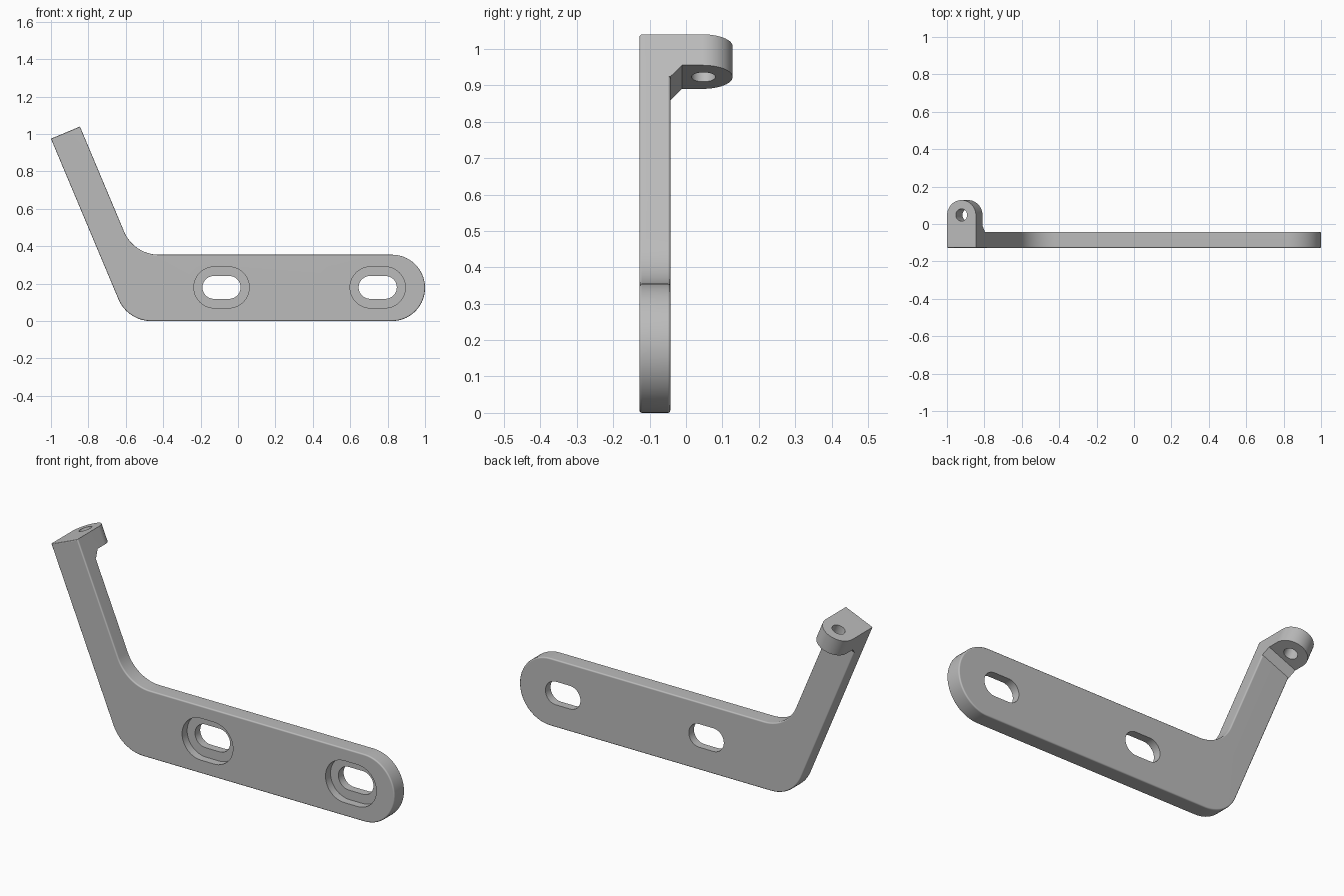
import bpy, bmesh, math
from mathutils import Vector

cube = bpy.data.objects.get("Cube")
if cube:
    bpy.data.objects.remove(cube)

grey = bpy.data.materials.new("plain grey")
grey.use_nodes = True
colour = (0.5, 0.5, 0.5, 1)
grey.diffuse_color = colour
grey.node_tree.nodes["Principled BSDF"].inputs["Base Color"].default_value = colour

X, Y, Z = Vector((1, 0, 0)), Vector((0, 1, 0)), Vector((0, 0, 1))
FRONT, BACK, END = -0.128, -0.043, 0.128
HEIGHT = 0.355
WIDTH, TAB = 0.168, 0.092
TILT = math.radians(22.8)
# Arm frame: ACROSS runs over the arm, ALONG runs up it
ACROSS = Vector((math.cos(TILT), 0, math.sin(TILT)))
ALONG = Vector((-math.sin(TILT), 0, math.cos(TILT)))
TIP = Vector((-1, 0, 0.975))


def rounded(corners, steps=14):
    """Outline of a polygon whose corners (a, b, radius) are filleted."""
    out = []
    for i, (a, b, r) in enumerate(corners):
        p = Vector((a, b))
        if r == 0:
            out.append(p)
            continue
        d1 = (Vector(corners[i - 1][:2]) - p).normalized()
        d2 = (Vector(corners[(i + 1) % len(corners)][:2]) - p).normalized()
        half = d1.angle(d2) / 2
        centre = p + (d1 + d2).normalized() * (r / math.sin(half))
        s = p + d1 * (r / math.tan(half)) - centre
        e = p + d2 * (r / math.tan(half)) - centre
        turn = s.angle(e)
        for k in range(steps + 1):
            t = k / steps
            q = (s * math.sin((1 - t) * turn) + e * math.sin(t * turn)) / math.sin(turn)
            out.append(centre + q)
    return [p for i, p in enumerate(out) if (p - out[i - 1]).length > 1e-4]


def slot(cx, cz, half_len, r):
    w = half_len
    return rounded([(cx - w, cz - r, r), (cx + w, cz - r, r),
                    (cx + w, cz + r, r), (cx - w, cz + r, r)])


def prism(name, pts, origin, a, b, c, lo, hi, bevel=0):
    """Extrude a 2D outline in the a-b plane along c from lo to hi."""
    bm = bmesh.new()
    ends = [[bm.verts.new(origin + a * p[0] + b * p[1] + c * h) for p in pts]
            for h in (lo, hi)]
    caps = [bm.faces.new(ring) for ring in ends]
    for i in range(len(pts)):
        bm.faces.new((ends[0][i - 1], ends[0][i], ends[1][i], ends[1][i - 1]))
    bmesh.ops.recalc_face_normals(bm, faces=bm.faces)
    if bevel:
        rim = [e for f in caps for e in f.edges]
        bmesh.ops.bevel(bm, geom=rim, offset=bevel, segments=3,
                        profile=0.5, affect='EDGES')
    mesh = bpy.data.meshes.new(name)
    bm.to_mesh(mesh)
    bm.free()
    mesh.materials.append(grey)
    ob = bpy.data.objects.new(name, mesh)
    bpy.context.collection.objects.link(ob)
    return ob


def combine(target, other, operation):
    mod = target.modifiers.new(operation, 'BOOLEAN')
    mod.operation, mod.solver, mod.object = operation, 'EXACT', other
    bpy.context.view_layer.objects.active = target
    bpy.ops.object.modifier_apply(modifier=mod.name)
    bpy.data.objects.remove(other)


# Bent flat plate: straight bar plus slanting arm
origin = Vector((0, 0, 0))
tip_right = TIP + ACROSS * WIDTH
slope = math.tan(TILT)
low_x = TIP.x + TIP.z * slope
inner_x = tip_right.x + (tip_right.z - HEIGHT) * slope
r_end = HEIGHT / 2
bracket = prism("bracket", rounded([
    (low_x, 0, 0.19), (1, 0, r_end), (1, HEIGHT, r_end),
    (inner_x, HEIGHT, 0.2), (tip_right.x, tip_right.z, 0), (TIP.x, TIP.z, 0)]),
    origin, X, Z, Y, FRONT, BACK, bevel=0.007)

# Round-ended tab at the arm tip, with a small gusset beneath it
r_tab = WIDTH / 2
tab = prism("tab", rounded([(0, -0.08, 0), (WIDTH, -0.08, 0),
                            (WIDTH, END, r_tab), (0, END, r_tab)]),
            TIP, ACROSS, Y, ALONG, -TAB, 0)
gusset = prism("gusset", [(-0.08, -0.126), (BACK, -0.126), (-0.011, -TAB),
                          (-0.011, -0.08), (-0.08, -0.08)],
               TIP, Y, ALONG, ACROSS, 0, WIDTH)
combine(tab, gusset, 'UNION')
combine(bracket, tab, 'UNION')

# Hole through the tab
r_hole = 0.033
hole = prism("hole", slot(r_tab, 0.048, 0.033, r_hole),
             TIP, ACROSS, Y, ALONG, -0.2, 0.1)
combine(bracket, hole, 'DIFFERENCE')

# Slotted holes, each with a wider recess in the front
for cx in (-0.088, 0.747):
    recess = prism("recess", slot(cx, 0.18, 0.148, 0.11),
                   origin, X, Z, Y, -0.3, FRONT + 0.042)
    combine(bracket, recess, 'DIFFERENCE')
    opening = prism("opening", slot(cx, 0.18, 0.102, 0.061),
                    origin, X, Z, Y, -0.3, 0.1)
    combine(bracket, opening, 'DIFFERENCE')

# Smooth the rounds, keep the flats crisp
bpy.ops.object.select_all(action='DESELECT')
bracket.select_set(True)
bpy.context.view_layer.objects.active = bracket
bpy.ops.object.shade_smooth_by_angle(angle=math.radians(35))
normals = bracket.modifiers.new("even normals", 'WEIGHTED_NORMAL')
normals.keep_sharp = True
